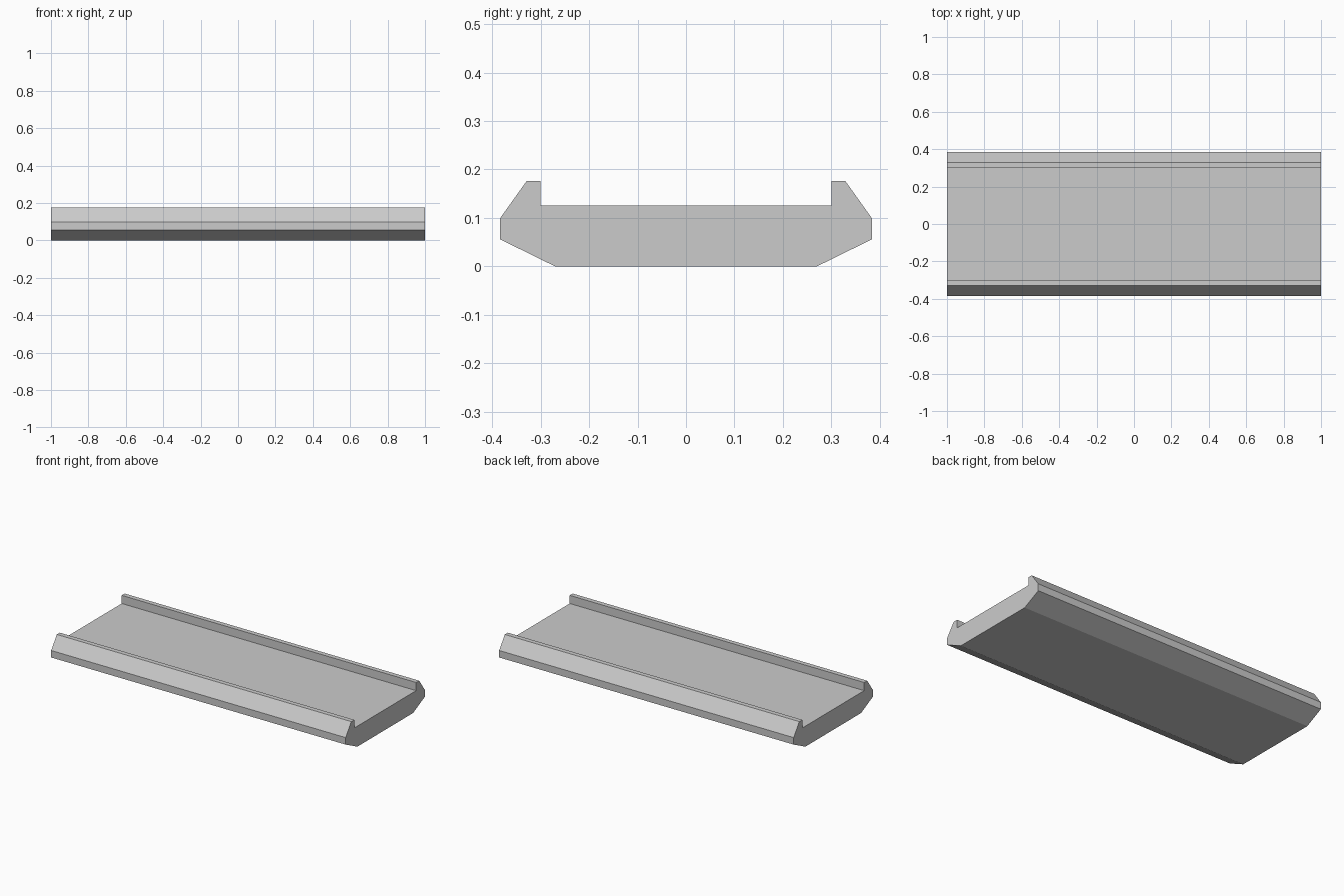
import bpy
import bmesh

if "Cube" in bpy.data.objects:
    bpy.data.objects.remove(bpy.data.objects["Cube"])

LENGTH = 2.0

# Right half of the tray cross-section (y, z), from the bottom up to the deck
half = [(0.27, 0.0), (0.384, 0.056), (0.384, 0.099),
        (0.329, 0.176), (0.30, 0.176), (0.30, 0.126)]
profile = half + [(-y, z) for y, z in reversed(half)]

# Channel tray: full section extruded along x
bm = bmesh.new()
end = bm.faces.new([bm.verts.new((-LENGTH / 2, y, z)) for y, z in profile])
result = bmesh.ops.extrude_face_region(bm, geom=[end], use_keep_orig=True)
moved = [g for g in result["geom"] if isinstance(g, bmesh.types.BMVert)]
bmesh.ops.translate(bm, verts=moved, vec=(LENGTH, 0, 0))
bmesh.ops.recalc_face_normals(bm, faces=bm.faces[:])

mesh = bpy.data.meshes.new("channel_tray")
bm.to_mesh(mesh)
bm.free()
tray = bpy.data.objects.new("channel_tray", mesh)
bpy.context.collection.objects.link(tray)
